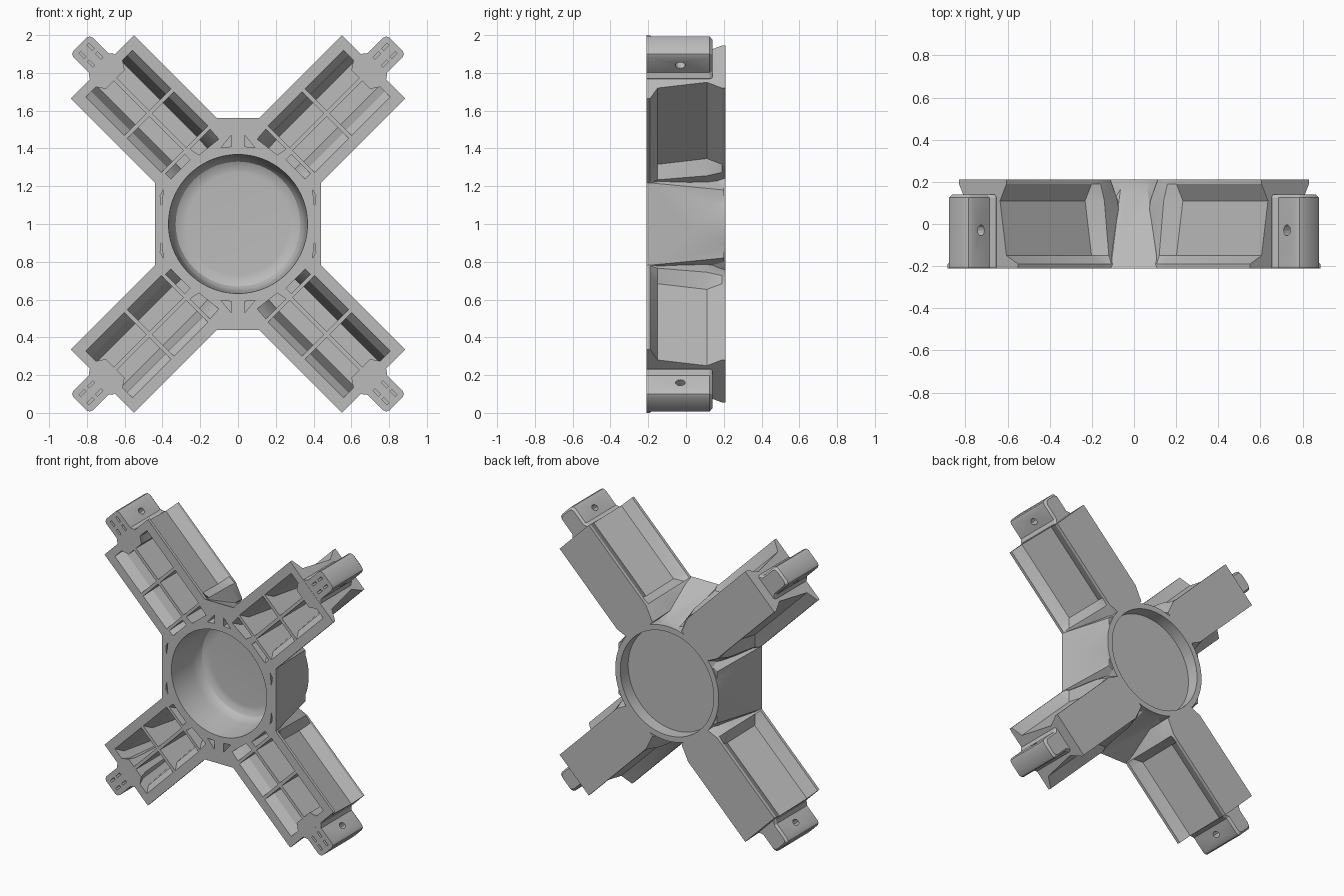
import bpy, bmesh, math

cube = bpy.data.objects.get("Cube")
if cube:
    bpy.data.objects.remove(cube)

FRONT, BACK = -0.21, 0.21
OFFSET = 0.081          # sideways shift of each arm's centre line
SIGNS = [(1, 1), (-1, 1), (1, -1), (-1, -1)]

grey = bpy.data.materials.new("cast_grey")
grey.use_nodes = True
grey.diffuse_color = (0.5, 0.5, 0.5, 1)
grey.node_tree.nodes["Principled BSDF"].inputs["Base Color"].default_value = (0.5, 0.5, 0.5, 1)


def arm_point(u, w, y):
    """Arm coordinates (along, across, depth) to hub-centred x, y, z."""
    v = w - OFFSET
    return ((u + v) / math.sqrt(2), y, (u - v) / math.sqrt(2))


def loft(bm, rings):
    """Capped skin through rings of equal length."""
    rows = [[bm.verts.new(p) for p in ring] for ring in rings]
    n = len(rows[0])
    for a, b in zip(rows, rows[1:]):
        for i in range(n):
            j = (i + 1) % n
            bm.faces.new((a[i], a[j], b[j], b[i]))
    bm.faces.new(rows[0])
    bm.faces.new(rows[-1])


def loft4(bm, rings):
    """The same loft in all four mirrored quarters."""
    for sx, sz in SIGNS:
        loft(bm, [[(sx * x, y, sz * z) for x, y, z in ring] for ring in rings])


def turned(bm, profile, cx=0, cz=0, n=72):
    """Solid of revolution about the depth axis from (radius, y)."""
    loft(bm, [[(cx + r * math.cos(2 * math.pi * i / n), y, cz + r * math.sin(2 * math.pi * i / n))
               for i in range(n)] for r, y in profile])


def make(name, bm):
    bmesh.ops.recalc_face_normals(bm, faces=bm.faces)
    for v in bm.verts:
        v.co.z += 1
    mesh = bpy.data.meshes.new(name)
    bm.to_mesh(mesh)
    bm.free()
    mesh.materials.append(grey)
    ob = bpy.data.objects.new(name, mesh)
    bpy.context.collection.objects.link(ob)
    return ob


# Hub: drafted octagon block
def octagon(ax, az, bx, bz, y):
    quarter = [(ax, az), (bx, bz)]
    right = quarter + [(x, -z) for x, z in reversed(quarter)]
    pts = right + [(-x, z) for x, z in reversed(right)]
    return [(x, y, z) for x, z in pts]


bm = bmesh.new()
loft(bm, [octagon(0.11, 0.56, 0.44, 0.22, FRONT), octagon(0.06, 0.38, 0.38, 0.18, 0.2)])
body = make("cross_bracket", bm)

# Cup wall bulging out of the hub
bm = bmesh.new()
turned(bm, [(0.41, -0.2), (0.40, BACK)])
cup_wall = make("cup_wall", bm)

# Arms: full section at the hub, waisted section outwards
depths = [FRONT, -0.19, -0.15, 0.11, 0.19, BACK]
root = [0.237, 0.237, 0.21, 0.17, 0.13, 0.12]
full = [0.237, 0.237, 0.22, 0.19, 0.165, 0.159]
waist = [0.237, 0.237, 0.159, 0.116, 0.159, 0.159]


def arm_ring(u, widths):
    side = list(zip(widths, depths))
    return [arm_point(u, w, y) for w, y in side] + [arm_point(u, -w, y) for w, y in reversed(side)]


bm = bmesh.new()
loft4(bm, [arm_ring(0.36, root), arm_ring(0.47, full), arm_ring(0.525, waist), arm_ring(1.096, waist)])
arms = make("arms", bm)

# End tabs with rounded corners and a chamfered back edge
def tab_ring(y, inset):
    h, e, r = 0.073 - inset, 1.265 - inset, 0.025
    half = [(1.0, h + 0.02), (1.1, h + 0.02), (1.125, h), (e - r, h), (e - 0.3 * r, h - 0.3 * r), (e, h - r)]
    pts = half + [(u, -w) for u, w in reversed(half)]
    return [arm_point(u, w, y) for u, w in pts]


bm = bmesh.new()
loft4(bm, [tab_ring(-0.209, 0), tab_ring(0.125, 0), tab_ring(0.14, 0.012)])
tabs = make("end_tabs", bm)

# Cutters: cup, back recess, ribbed cells, slots and screw holes
bm = bmesh.new()
turned(bm, [(0.37, -0.25), (0.368, FRONT), (0.355, 0.0), (0.347, 0.045), (0.33, 0.073), (0.30, 0.088), (0.27, 0.09)])
turned(bm, [(0.36, 0.125), (0.362, 0.25)])
for s in (1, -1):
    turned(bm, [(0.018, 0.1), (0.018, 0.122)], s * 0.2, s * 0.2, 16)

RIB = 0.011


def cell(points, floor):
    """Tapering pocket on the front of an arm."""
    rings = []
    for y, k in ((-0.23, 1), (FRONT, 1), (-0.15, 0.75), (floor, 0.5)):
        rings.append([arm_point(u, math.copysign(RIB + (abs(w) - RIB) * k, w), y) for u, w in points])
    loft4(bm, rings)


for s in (1, -1):
    cell([(0.48, s * RIB), (0.735, s * RIB), (0.735, s * 0.175), (0.48, s * 0.175)], 0.17)
    cell([(0.757, s * RIB), (1.0, s * RIB), (1.0, s * 0.07), (1.045, s * 0.1),
          (1.045, s * 0.175), (0.757, s * 0.175)], 0.17)
cell([(0.42, 0.02), (0.46, 0.02), (0.46, 0.165), (0.42, 0.165)], 0.08)
cell([(0.405, -0.03), (0.46, -0.02), (0.46, -0.17), (0.39, -0.165)], 0.08)

# Small pockets between the cup ring and the hub edge
for tri in ([(0.035, 0.41), (0.09, 0.405), (0.035, 0.47)], [(0.405, 0.09), (0.412, 0.15), (0.395, 0.18)]):
    loft4(bm, [[(x, y, z) for x, z in tri] for y in (-0.23, -0.1)])

# Slots on the tab fronts and the cross hole through each tab
for u in (1.13, 1.195):
    for w in (-0.03, 0.03):
        rect = [(u, w - 0.007), (u + 0.04, w - 0.007), (u + 0.04, w + 0.007), (u, w + 0.007)]
        loft4(bm, [[arm_point(a, b, y) for a, b in rect] for y in (-0.23, -0.17)])
loft4(bm, [[arm_point(1.18 + 0.022 * math.cos(i * math.pi / 6), w, -0.03 + 0.026 * math.sin(i * math.pi / 6))
            for i in range(12)] for w in (-0.12, 0.12)])
cutter = make("pocket_cutter", bm)
cutter.hide_render = True

# Merge the parts and cut the pockets
bpy.context.view_layer.objects.active = body
for other, op in ((arms, 'UNION'), (tabs, 'UNION'), (cup_wall, 'UNION'), (cutter, 'DIFFERENCE')):
    mod = body.modifiers.new(other.name, 'BOOLEAN')
    mod.operation = op
    mod.solver = 'EXACT'
    mod.object = other
    bpy.ops.object.modifier_apply(modifier=mod.name)
    bpy.data.objects.remove(other)

for ob in bpy.context.selected_objects:
    ob.select_set(False)
body.select_set(True)
bpy.ops.object.shade_smooth_by_angle(angle=math.radians(25))
